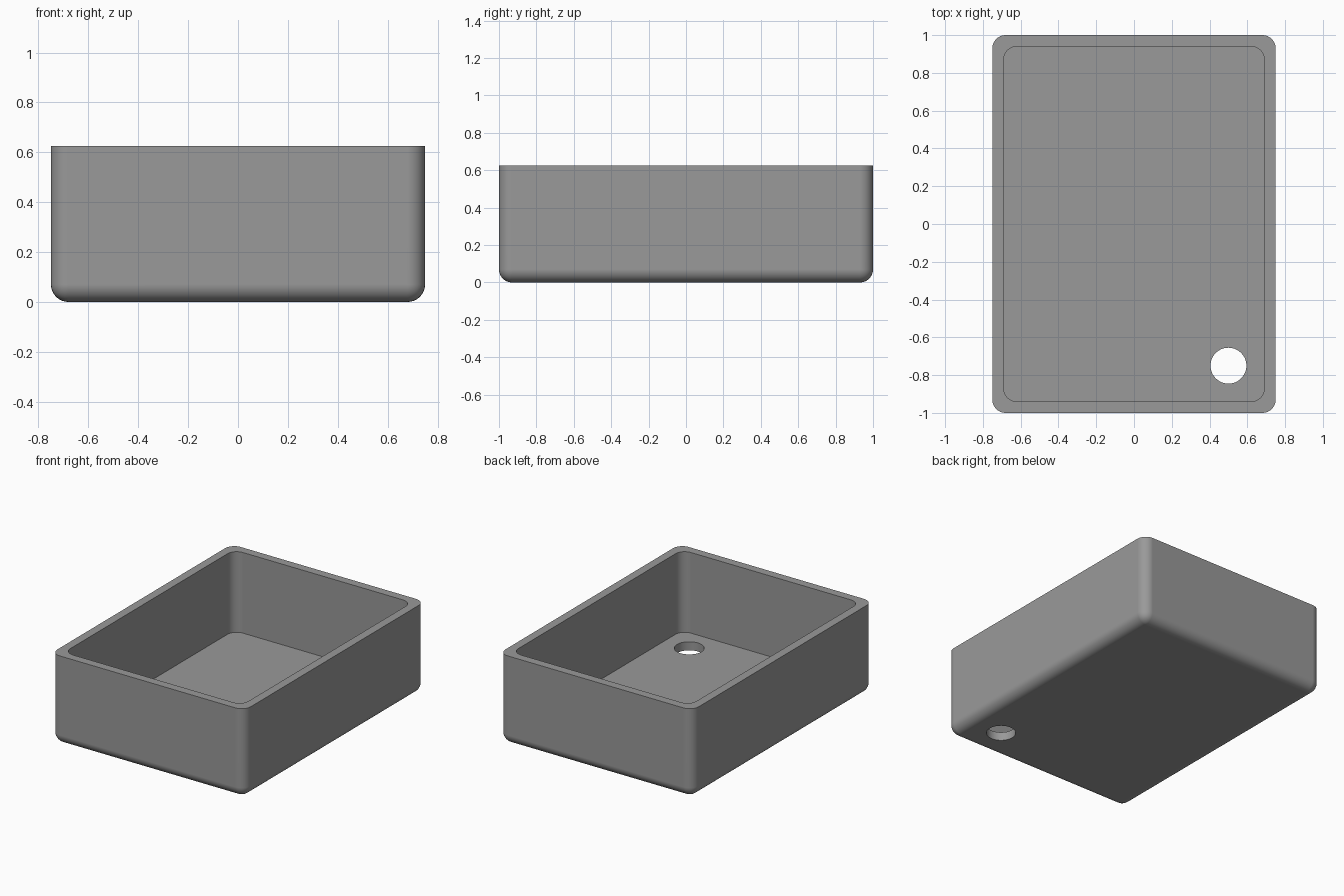
import bpy
import bmesh
import math

if "Cube" in bpy.data.objects:
    bpy.data.objects.remove(bpy.data.objects["Cube"], do_unlink=True)

HALF_X, HALF_Y, HEIGHT = 0.75, 1.0, 0.625
WALL, ROUND = 0.06, 0.07

grey = bpy.data.materials.new("plain grey")
grey.use_nodes = True
colour = (0.32, 0.32, 0.32, 1)
grey.diffuse_color = colour
grey.node_tree.nodes["Principled BSDF"].inputs["Base Color"].default_value = colour


def add_object(name, bm):
    mesh = bpy.data.meshes.new(name)
    bm.to_mesh(mesh)
    bm.free()
    mesh.materials.append(grey)
    obj = bpy.data.objects.new(name, mesh)
    bpy.context.collection.objects.link(obj)
    return obj


def rounded_box(name, half_x, half_y, bottom, top, round_bottom):
    """Box with rounded upright edges and, if asked, a rounded underside."""
    bm = bmesh.new()
    bmesh.ops.create_cube(bm, size=2)
    for v in bm.verts:
        v.co = (v.co.x * half_x, v.co.y * half_y, top if v.co.z > 0 else bottom)
    edges = []
    for e in bm.edges:
        heights = [v.co.z for v in e.verts]
        upright = abs(heights[0] - heights[1]) > 0.01
        if upright or (round_bottom and max(heights) < bottom + 0.01):
            edges.append(e)
    bmesh.ops.bevel(bm, geom=edges, offset=ROUND, segments=8, profile=0.5,
                    affect='EDGES', clamp_overlap=True)
    return add_object(name, bm)


def cut(target, cutter):
    cutter.hide_render = True
    mod = target.modifiers.new("cut", 'BOOLEAN')
    mod.operation = 'DIFFERENCE'
    mod.solver = 'EXACT'
    mod.object = cutter
    bpy.ops.object.modifier_apply(modifier=mod.name)
    bpy.data.objects.remove(cutter, do_unlink=True)


# Outer body
tray = rounded_box("open_tray", HALF_X, HALF_Y, 0, HEIGHT, True)
bpy.ops.object.select_all(action='DESELECT')
tray.select_set(True)
bpy.context.view_layer.objects.active = tray

# Inner cavity with a sharp floor edge
cut(tray, rounded_box("cavity_cutter", HALF_X - WALL, HALF_Y - WALL,
                      WALL, HEIGHT + 0.2, False))

# Round drain hole through the floor
bm = bmesh.new()
bmesh.ops.create_cone(bm, cap_ends=True, segments=48, radius1=0.095,
                      radius2=0.095, depth=0.4)
bmesh.ops.translate(bm, verts=bm.verts, vec=(0.5, -0.75, 0))
cut(tray, add_object("drain_cutter", bm))

# Smooth rounds, crisp rims, flat walls
bpy.ops.object.shade_smooth_by_angle(angle=math.radians(30))
normals = tray.modifiers.new("flat walls", 'WEIGHTED_NORMAL')
normals.keep_sharp = True
